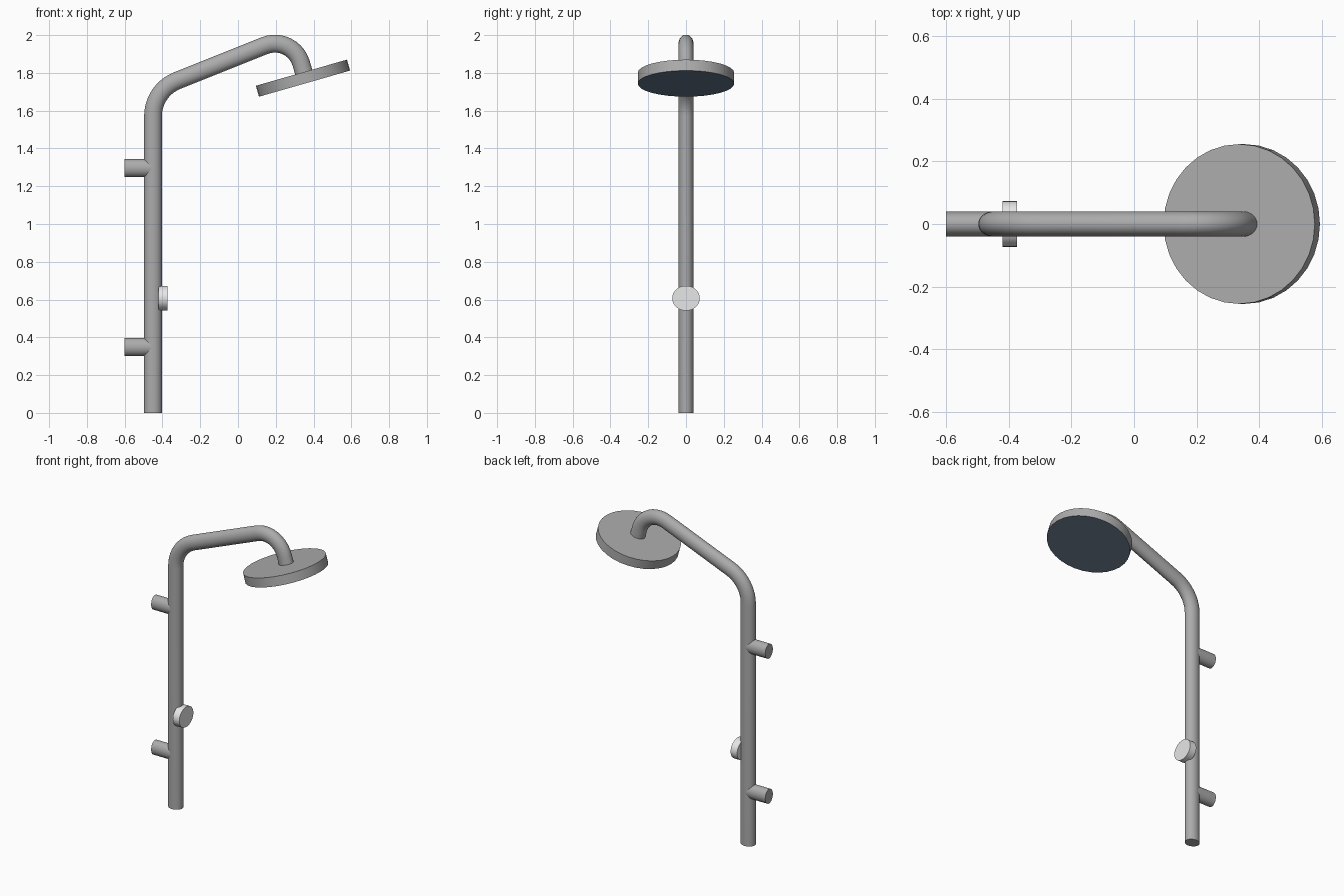
import bpy, bmesh, math
from mathutils import Vector, Matrix

if "Cube" in bpy.data.objects:
    bpy.data.objects.remove(bpy.data.objects["Cube"])


def material(name, rgb):
    m = bpy.data.materials.new(name)
    m.diffuse_color = (*rgb, 1)
    m.use_nodes = True
    m.node_tree.nodes["Principled BSDF"].inputs["Base Color"].default_value = m.diffuse_color
    return m


STEEL = material("brushed grey", (0.41, 0.41, 0.41))
LIGHT = material("light grey", (0.8, 0.8, 0.8))
DARK = material("slate blue", (0.14, 0.19, 0.26))


def finish(name, bm, mats, angle=30):
    bmesh.ops.recalc_face_normals(bm, faces=bm.faces)
    me = bpy.data.meshes.new(name)
    bm.to_mesh(me)
    bm.free()
    for m in mats:
        me.materials.append(m)
    ob = bpy.data.objects.new(name, me)
    bpy.context.collection.objects.link(ob)
    bpy.ops.object.select_all(action='DESELECT')
    ob.select_set(True)
    bpy.context.view_layer.objects.active = ob
    bpy.ops.object.shade_smooth_by_angle(angle=math.radians(angle))
    return ob


def disc(name, centre, tilt, rx, ry, depth, mats, sides=32, face_rule=None):
    """Elliptical cylinder, its axis tilted about y."""
    bm = bmesh.new()
    bmesh.ops.create_cone(bm, cap_ends=True, segments=sides, radius1=1, radius2=1, depth=depth,
                          matrix=Matrix.Diagonal((rx, ry, 1, 1)))
    bm.normal_update()
    if face_rule:
        for f in bm.faces:
            f.material_index = face_rule(f)
    bmesh.ops.transform(bm, verts=bm.verts,
                        matrix=Matrix.Translation(centre) @ Matrix.Rotation(math.radians(tilt), 4, 'Y'))
    return finish(name, bm, mats)


def rounded_path(corners, steps=10):
    """corners: (x, z, tangent length); returns (point, direction) along a filleted line."""
    pts = [Vector(c[:2]) for c in corners]
    out = [(pts[0], (pts[1] - pts[0]).normalized())]
    for i in range(1, len(pts) - 1):
        a, b = (pts[i] - pts[i - 1]).normalized(), (pts[i + 1] - pts[i]).normalized()
        t = corners[i][2]
        turn = a.angle(b)
        r = t / math.tan(turn / 2)
        start = pts[i] - a * t
        n = Vector((a.y, -a.x))                 # all bends turn clockwise
        for k in range(steps + 1):
            th = turn * k / steps
            p = start + a * (r * math.sin(th)) + n * (r * (1 - math.cos(th)))
            out.append((p, a * math.cos(th) + n * math.sin(th)))
    out.append((pts[-1], (pts[-1] - pts[-2]).normalized()))
    return out


# riser pipe with two bends, slightly flattened in y
bm = bmesh.new()
N, RX, RY = 32, 0.047, 0.04
rings = []
for p, d in rounded_path([(-0.45, 0, 0), (-0.45, 1.708, 0.137), (0.290, 2.004, 0.16), (0.352, 1.79, 0)]):
    n = Vector((d.y, -d.x))
    ring = []
    for k in range(N):
        a = 2 * math.pi * k / N
        q = p + n * (RX * math.cos(a))
        ring.append(bm.verts.new((q.x, RY * math.sin(a), q.y)))
    rings.append(ring)
for r0, r1 in zip(rings, rings[1:]):
    for k in range(N):
        bm.faces.new((r0[k], r0[(k + 1) % N], r1[(k + 1) % N], r1[k]))
bm.faces.new(rings[0])
bm.faces.new(rings[-1])
finish("riser_pipe", bm, [STEEL])

# shower head, dark spray face below
disc("shower_head", (0.344, 0, 1.772), -16, 0.251, 0.255, 0.06, [STEEL, DARK],
     face_rule=lambda f: 1 if f.normal.z < -0.9 else 0)

# wall brackets
for name, z in (("lower_bracket", 0.349), ("upper_bracket", 1.296)):
    disc(name, (-0.53, 0, z), 90, 0.047, 0.0393, 0.14, [STEEL])

# control knob
disc("control_knob", (-0.397, 0, 0.607), 90, 0.066, 0.073, 0.047, [LIGHT])
